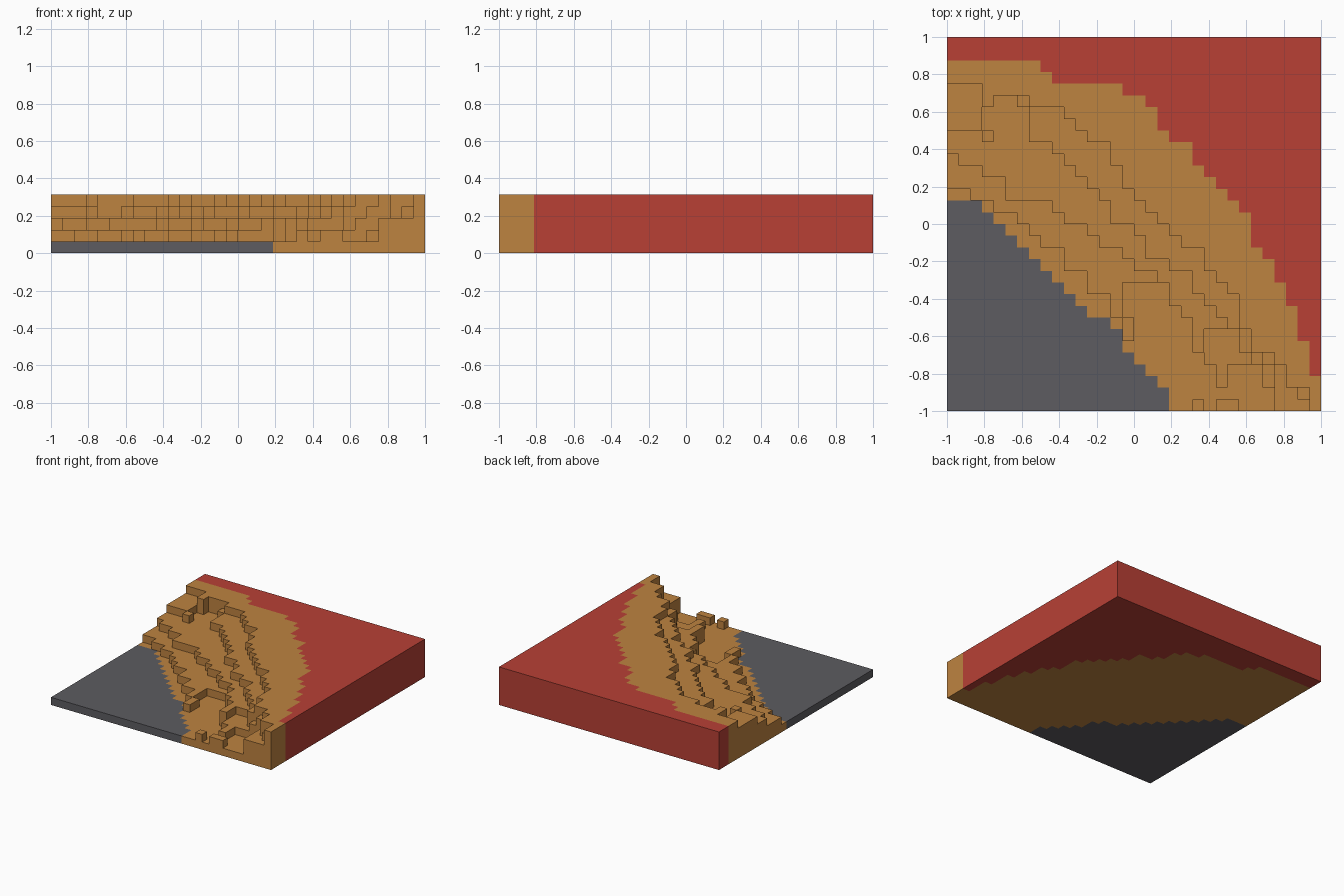
import bpy
import bmesh

if "Cube" in bpy.data.objects:
    bpy.data.objects.remove(bpy.data.objects["Cube"], do_unlink=True)

N, S = 32, 2 / 32   # cells per side, cell size

# Per row from the back: first column of each zone or terrace level
grey_end = [0] * 14 + [3, 4, 5, 6, 7, 8, 9, 10, 11, 12, 14, 15, 15, 16, 17, 18, 19, 19]
red_start = [0, 0, 8, 9, 15, 17, 18, 18, 19, 21, 21, 22, 23, 24, 25, 26,
             26, 26, 27, 28, 28, 29, 29, 30, 30, 30, 31, 31, 31, 32, 32, 32]
level_start = {
    2: [0] * 13 + [2, 4, 6, 7, 8, 10, 10, 12, 19, 19, 20, 21, 21, 21, 22, 27, 27, 28, 28],
    3: [0] * 10 + [1, 3, 5, 5, 9, 10, 12, 13, 15, 16, 18, 19, 19, 20, 21, 25, 25, 26, 28, 28, 28, 28],
    4: [0] * 5 + [6, 7, 7, 7, 9, 10, 11, 12, 13, 14, 14, 16, 17, 17, 19, 21, 21,
                  22, 23, 24, 25, 25, 27, 29, 29, 30, 31],
    5: [0] * 4 + [3, 7, 10, 11, 12, 14, 14, 15, 15, 16, 17, 18, 19, 20, 22, 22,
                  23, 24, 25, 25, 25, 26, 26, 28, 29, 29, 31, 31],
}
level_start[3][10] = 1

# Loose blocks and ledges: rows, columns, height
patches = [
    ((5, 8), (0, 3), 4), ((5, 6), (3, 4), 5), ((8, 9), (3, 4), 4),
    ((21, 22), (12, 15), 2), ((22, 24), (14, 15), 2), ((24, 26), (15, 16), 2),
    ((25, 27), (21, 22), 3), ((28, 30), (23, 24), 2),
    ((31, 32), (21, 22), 2), ((31, 32), (23, 25), 2),
]


def zone(r, c):
    if c < grey_end[r]:
        return "road_plate"
    return "upper_slab" if c >= red_start[r] else "terraced_slope"


def height(r, c):
    if not (0 <= r < N and 0 <= c < N):
        return 0
    z = zone(r, c)
    if z != "terraced_slope":
        return 1 if z == "road_plate" else 5
    for (r0, r1), (c0, c1), h in patches:
        if r0 <= r < r1 and c0 <= c < c1:
            return h
    return 1 + sum(c >= starts[r] for starts in level_start.values())


def make_material(name, colour):
    mat = bpy.data.materials.new(name)
    mat.use_nodes = True
    mat.diffuse_color = (*colour, 1)
    mat.node_tree.nodes["Principled BSDF"].inputs["Base Color"].default_value = (*colour, 1)
    return mat


def build(name, mat):
    bm = bmesh.new()

    def quad(*pts):
        bm.faces.new([bm.verts.new((x, y, z * S)) for x, y, z in pts])

    for r in range(N):
        for c in range(N):
            if zone(r, c) != name:
                continue
            h = height(r, c)
            x0, y1 = -1 + c * S, 1 - r * S
            x1, y0 = x0 + S, y1 - S
            corners = [(x0, y0), (x1, y0), (x1, y1), (x0, y1)]
            # Top and underside
            quad(*[(x, y, h) for x, y in corners])
            quad(*[(x, y, 0) for x, y in reversed(corners)])
            # Exposed walls, one cell high each: front, right, back, left
            for i, (dr, dc) in enumerate([(1, 0), (0, 1), (-1, 0), (0, -1)]):
                a, b = corners[i], corners[(i + 1) % 4]
                for k in range(height(r + dr, c + dc), h):
                    quad((*a, k), (*b, k), (*b, k + 1), (*a, k + 1))
    bmesh.ops.remove_doubles(bm, verts=bm.verts, dist=0.001)
    mesh = bpy.data.meshes.new(name)
    bm.to_mesh(mesh)
    bm.free()
    mesh.materials.append(mat)
    obj = bpy.data.objects.new(name, mesh)
    bpy.context.collection.objects.link(obj)


build("road_plate", make_material("dark grey", (0.109, 0.107, 0.119)))
build("terraced_slope", make_material("ochre", (0.515, 0.227, 0.051)))
build("upper_slab", make_material("brick red", (0.479, 0.051, 0.036)))
